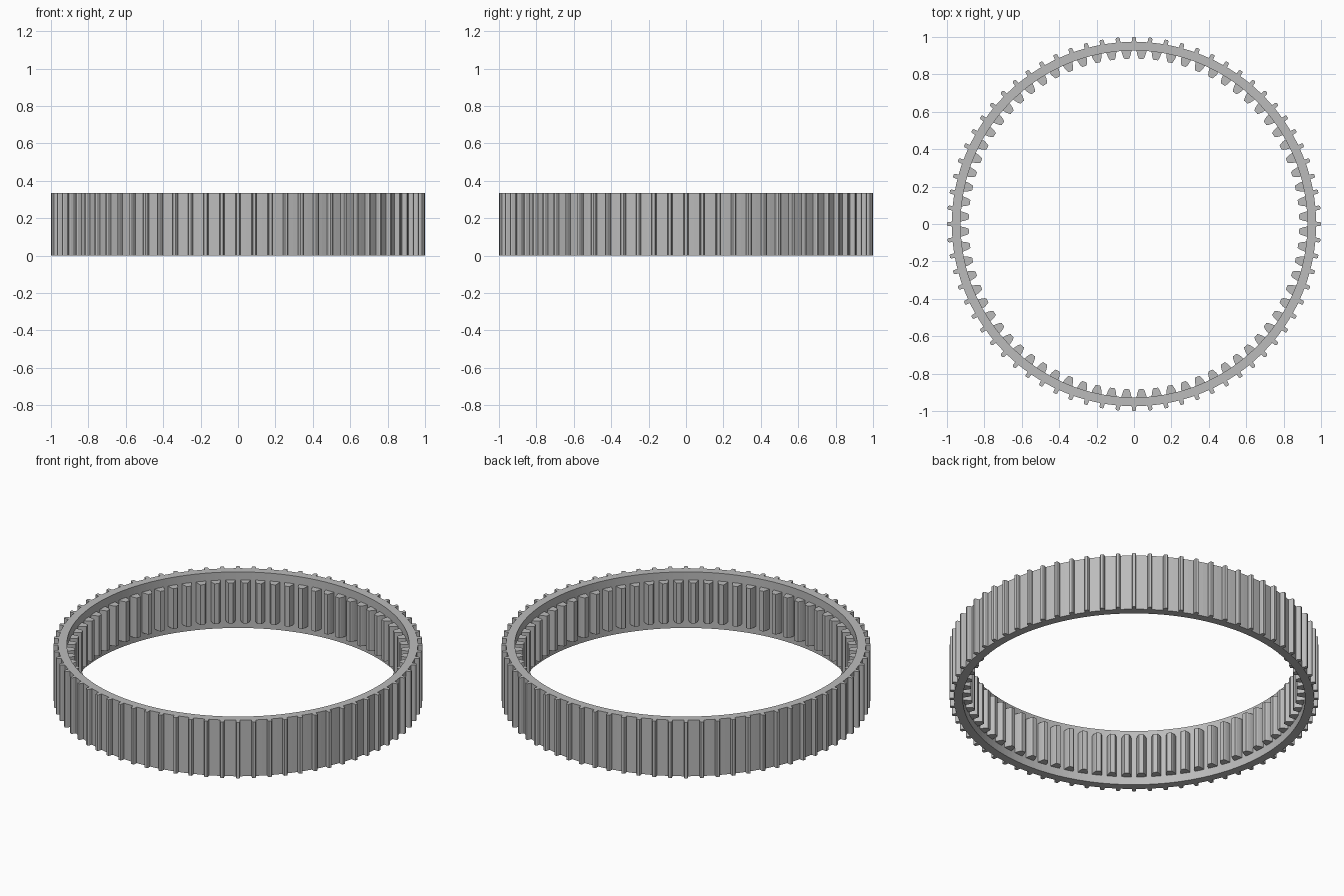
import bpy, bmesh, math

cube = bpy.data.objects.get("Cube")
if cube:
    bpy.data.objects.remove(cube, do_unlink=True)

COUNT = 72
STEP = math.tau / COUNT
HEIGHT = 0.335
INNER = 0.927

steel = bpy.data.materials.new("grey steel")
steel.use_nodes = True
GREY = (0.5, 0.5, 0.5, 1)
steel.diffuse_color = GREY
steel.node_tree.nodes["Principled BSDF"].inputs["Base Color"].default_value = GREY


def polar(r, a, z):
    return (r * math.cos(a), r * math.sin(a), z)


def finish(bm, name):
    bmesh.ops.recalc_face_normals(bm, faces=bm.faces)
    mesh = bpy.data.meshes.new(name)
    bm.to_mesh(mesh)
    bm.free()
    mesh.materials.append(steel)
    obj = bpy.data.objects.new(name, mesh)
    bpy.context.collection.objects.link(obj)
    return obj


# Ring body: the outer edge carries narrow ribs, the bore is plain
rib = [(-0.0125, 0.974), (-0.0115, 0.994), (-0.007, 1.0),
       (0.007, 1.0), (0.0115, 0.994), (0.0125, 0.974), (STEP / 2, 0.974)]
bm = bmesh.new()
rings = []
for i in range(COUNT):
    for offset, r in rib:
        a = i * STEP + offset
        rings.append([bm.verts.new(polar(*p)) for p in (
            (r, a, 0), (r, a, HEIGHT), (INNER, a, HEIGHT), (INNER, a, 0))])
for i, here in enumerate(rings):
    after = rings[(i + 1) % len(rings)]
    for k in range(4):
        n = (k + 1) % 4
        bm.faces.new((here[k], after[k], after[n], here[n]))
finish(bm, "ribbed_ring")

# Inner gear teeth: shorter than the ring, set halfway between the ribs
half_tooth = [(0.029, INNER + 0.01), (0.028, 0.922), (0.025, 0.908),
              (0.020, 0.894), (0.014, 0.884)]
tooth = half_tooth + [(-a, r) for a, r in reversed(half_tooth)]
bm = bmesh.new()
for i in range(COUNT):
    mid = (i + 0.5) * STEP
    low, high = ([bm.verts.new(polar(r, mid + a, z)) for a, r in tooth]
                 for z in (0.048, 0.288))
    bm.faces.new(low)
    bm.faces.new(high)
    for k in range(len(tooth)):
        n = (k + 1) % len(tooth)
        bm.faces.new((low[k], low[n], high[n], high[k]))
finish(bm, "inner_teeth")
